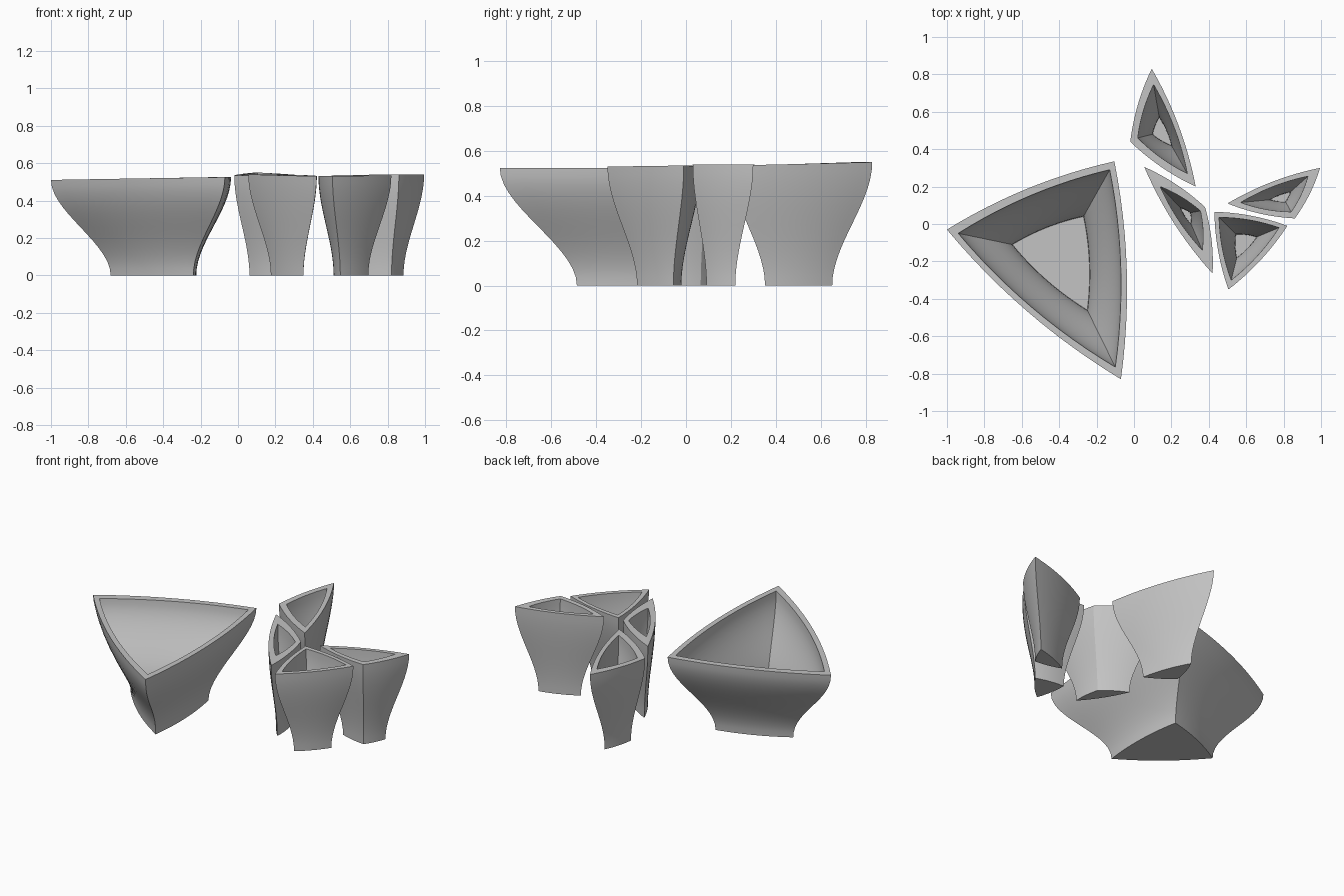
import bpy, bmesh, math
from mathutils import Vector

cube = bpy.data.objects.get("Cube")
if cube:
    bpy.data.objects.remove(cube, do_unlink=True)

SIDE_STEPS = 12    # points along each curved side
RISE_STEPS = 14    # rings from foot to rim
FOOT = 0.475       # foot size relative to the rim
BOW = 0.042        # outward bow of each side, relative to its length
FLOOR = 0.05       # thickness of the bowl's floor

grey = bpy.data.materials.new("grey_ceramic")
grey.use_nodes = True
colour = (0.55, 0.55, 0.55, 1)
grey.diffuse_color = colour
grey.node_tree.nodes["Principled BSDF"].inputs["Base Color"].default_value = colour


def ease(t):
    return t * t * (3 - 2 * t)


def bowed_ring(corners):
    """Closed loop through three corners with gently bowed sides."""
    centre = sum(corners, Vector((0, 0, 0))) / 3
    points = []
    for i, a in enumerate(corners):
        b = corners[(i + 1) % 3]
        side = b - a
        out = Vector((side.y, -side.x, 0))
        if out.dot((a + b) / 2 - centre) < 0:
            out = -out
        for k in range(SIDE_STEPS):
            t = k / SIDE_STEPS
            points.append(a + side * t + out * (BOW * 4 * t * (1 - t)))
    return points


def make_bowl(name, rim, inner_rim, floor, heights):
    """Three-cornered hollow bowl with an S-shaped wall."""
    rim = [Vector((x, y, h)) for (x, y), h in zip(rim, heights)]
    inner = [Vector((x, y, h)) for (x, y), h in zip(inner_rim, heights)]
    floor = [Vector((x, y, FLOOR)) for x, y in floor]
    centre = sum(rim, Vector((0, 0, 0))) / 3
    foot = [centre.lerp(c, FOOT) for c in rim]
    for c in foot:
        c.z = 0

    def level(low, high, t):
        corners = []
        for a, b in zip(low, high):
            p = a.lerp(b, ease(t))
            p.z = a.z + (b.z - a.z) * t
            corners.append(p)
        return bowed_ring(corners)

    # Outer wall upward, then the cavity downward
    steps = [i / RISE_STEPS for i in range(RISE_STEPS + 1)]
    rings = [level(foot, rim, t) for t in steps]
    rings += [level(floor, inner, t) for t in reversed(steps)]

    bm = bmesh.new()
    loops = [[bm.verts.new(p) for p in ring] for ring in rings]
    n = len(loops[0])
    for low, high in zip(loops, loops[1:]):
        for i in range(n):
            j = (i + 1) % n
            bm.faces.new((low[i], low[j], high[j], high[i]))
    bm.faces.new(loops[0])
    bm.faces.new(loops[-1])
    bmesh.ops.recalc_face_normals(bm, faces=bm.faces)
    mesh = bpy.data.meshes.new(name)
    bm.to_mesh(mesh)
    bm.free()
    mesh.materials.append(grey)
    obj = bpy.data.objects.new(name, mesh)
    bpy.context.collection.objects.link(obj)
    bpy.ops.object.select_all(action='DESELECT')
    obj.select_set(True)
    bpy.context.view_layer.objects.active = obj
    bpy.ops.object.shade_smooth_by_angle(angle=math.radians(25))


# Large bowl on the right
make_bowl("large_bowl",
          [(-1, -.03), (-.105, .335), (-.07, -.83)],
          [(-.94, -.05), (-.13, .29), (-.10, -.765)],
          [(-.65, -.11), (-.27, .04), (-.25, -.46)],
          (.51, .525, .525))

# Cluster of four small bowls on the left
make_bowl("back_bowl",
          [(.095, .83), (-.02, .44), (.33, .20)],
          [(.105, .745), (.02, .46), (.285, .27)],
          [(.135, .57), (.10, .48), (.20, .42)],
          (.55, .535, .535))
make_bowl("narrow_bowl",
          [(.055, .305), (.38, .09), (.42, -.265)],
          [(.14, .20), (.355, .07), (.365, -.14)],
          [(.25, .085), (.30, .06), (.305, .0)],
          (.54, .535, .53))
make_bowl("front_bowl",
          [(.43, .065), (.505, -.35), (.82, -.01)],
          [(.455, .035), (.52, -.30), (.775, -.02)],
          [(.545, -.055), (.55, -.18), (.655, -.07)],
          (.53, .53, .535))
make_bowl("left_bowl",
          [(.50, .11), (.995, .30), (.86, .03)],
          [(.57, .115), (.93, .255), (.84, .065)],
          [(.73, .13), (.835, .17), (.81, .12)],
          (.535, .54, .54))
